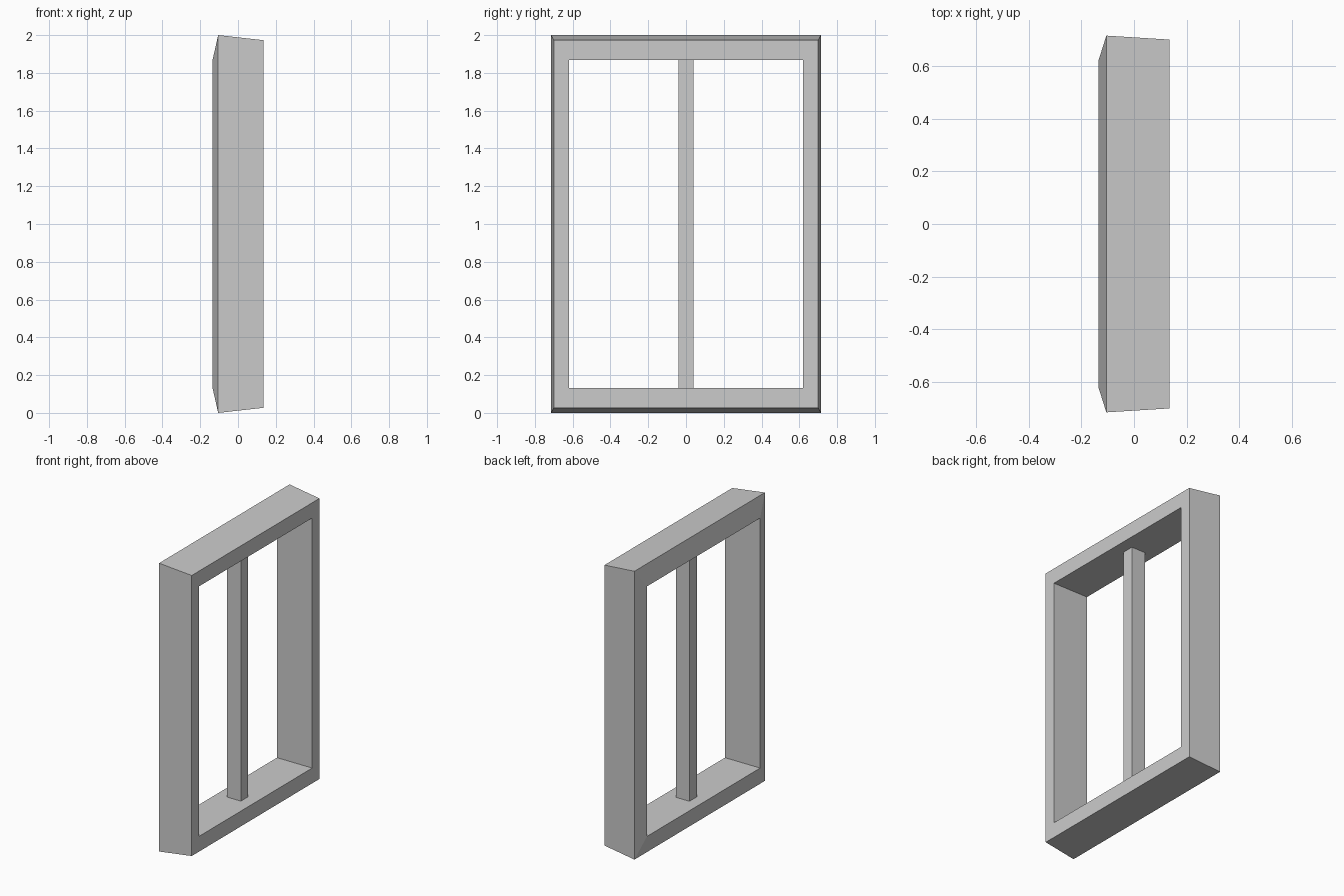
import bpy
import bmesh

cube = bpy.data.objects.get("Cube")
if cube:
    bpy.data.objects.remove(cube, do_unlink=True)

grey = bpy.data.materials.new("plain_grey")
grey.use_nodes = True
colour = (0.6, 0.6, 0.6, 1)
grey.diffuse_color = colour
grey.node_tree.nodes["Principled BSDF"].inputs["Base Color"].default_value = colour


def add_part(name, bm):
    bmesh.ops.recalc_face_normals(bm, faces=bm.faces)
    mesh = bpy.data.meshes.new(name)
    bm.to_mesh(mesh)
    bm.free()
    mesh.materials.append(grey)
    part = bpy.data.objects.new(name, mesh)
    bpy.context.collection.objects.link(part)
    return part


# Mitred frame: a four-point section (x, half width, half height) run round a rectangle
section = [(-0.135, 0.62, 0.867), (-0.105, 0.715, 1.0),
           (0.135, 0.7, 0.973), (0.135, 0.62, 0.867)]
corners = [(-1, -1), (1, -1), (1, 1), (-1, 1)]
bm = bmesh.new()
rings = [[bm.verts.new((x, sy * w, 1 + sz * h)) for sy, sz in corners]
         for x, w, h in section]
for i, ring in enumerate(rings):
    following = rings[(i + 1) % len(rings)]
    for j in range(4):
        k = (j + 1) % 4
        bm.faces.new((ring[j], ring[k], following[k], following[j]))
add_part("window_frame", bm)

# Upright bar down the middle of the opening
bm = bmesh.new()
bmesh.ops.create_cube(bm, size=1)
bmesh.ops.scale(bm, vec=(0.105, 0.08, 1.734), verts=bm.verts)
bar = add_part("centre_bar", bm)
bar.location = (-0.002, 0, 1)
